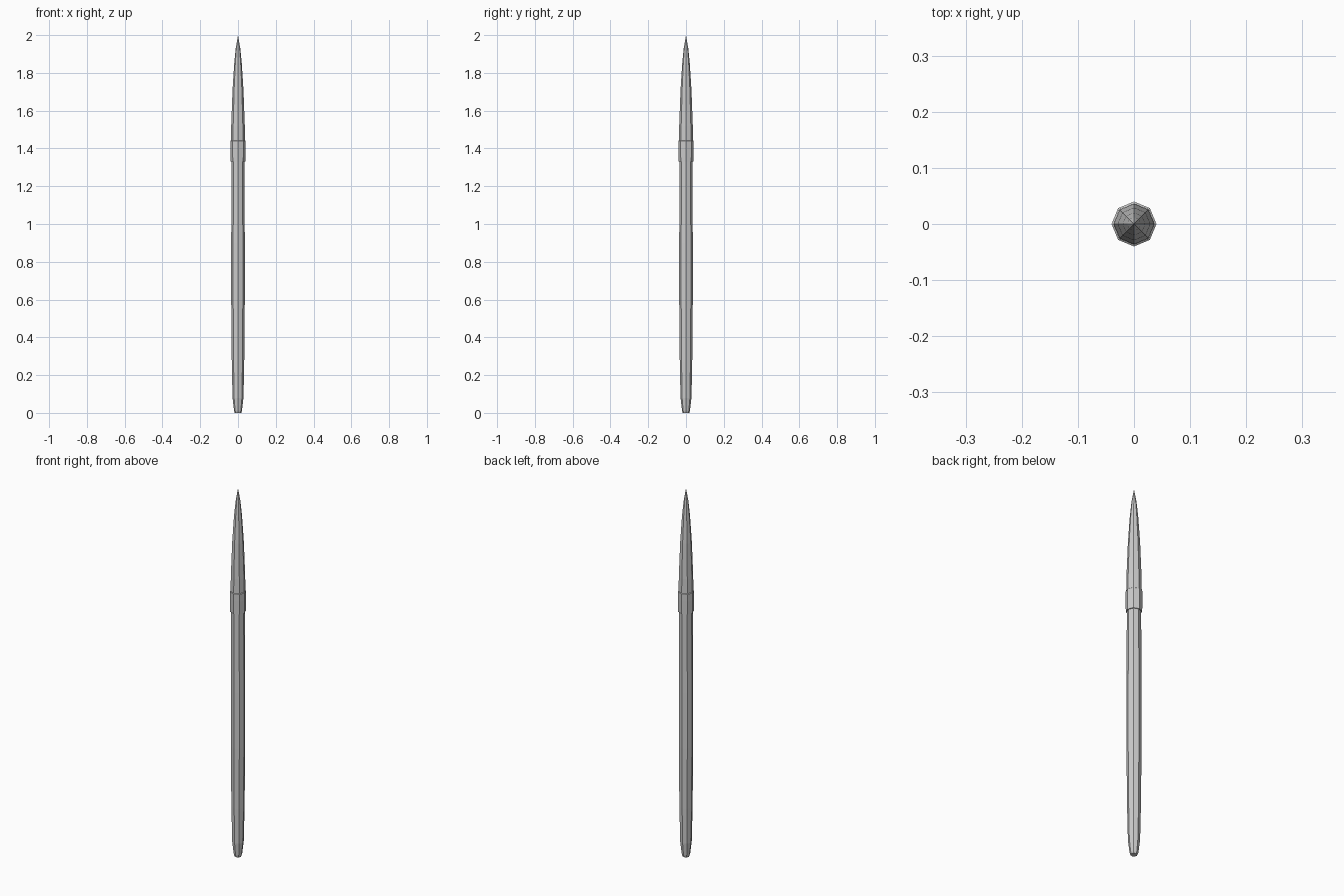
import bpy, bmesh
from math import cos, sin, pi

if "Cube" in bpy.data.objects:
    bpy.data.objects.remove(bpy.data.objects["Cube"])

SIDES = 8


def lathe(name, profile):
    """Flat-faced eight-sided turned part from (radius, height) pairs; radius 0 makes a point."""
    bm = bmesh.new()
    rings = []
    for r, z in profile:
        n = SIDES if r > 0 else 1
        rings.append([bm.verts.new((r * cos(2 * pi * i / SIDES), r * sin(2 * pi * i / SIDES), z))
                      for i in range(n)])
    for a, b in zip(rings, rings[1:]):
        for i in range(SIDES):
            j = (i + 1) % SIDES
            if len(b) == 1:
                bm.faces.new((a[i], a[j], b[0]))
            else:
                bm.faces.new((a[i], a[j], b[j], b[i]))
    for ring in (rings[0], rings[-1]):
        if len(ring) > 1:
            bm.faces.new(ring)
    bmesh.ops.recalc_face_normals(bm, faces=bm.faces)
    mesh = bpy.data.meshes.new(name)
    bm.to_mesh(mesh)
    bm.free()
    obj = bpy.data.objects.new(name, mesh)
    bpy.context.collection.objects.link(obj)
    return obj


# Long barrel with a tapered butt end
lathe("barrel", [(0.017, 0), (0.021, 0.012), (0.029, 0.08), (0.033, 0.27),
                 (0.036, 0.60), (0.036, 0.90), (0.034, 1.335)])

# Wider collar with a small step at its top
lathe("collar", [(0.039, 1.33), (0.04, 1.40), (0.04, 1.44), (0.036, 1.443)])

# Pointed head
lathe("pointed_head", [(0.037, 1.44), (0.036, 1.52), (0.029, 1.71), (0.020, 1.85),
                       (0.012, 1.93), (0, 2.0)])
